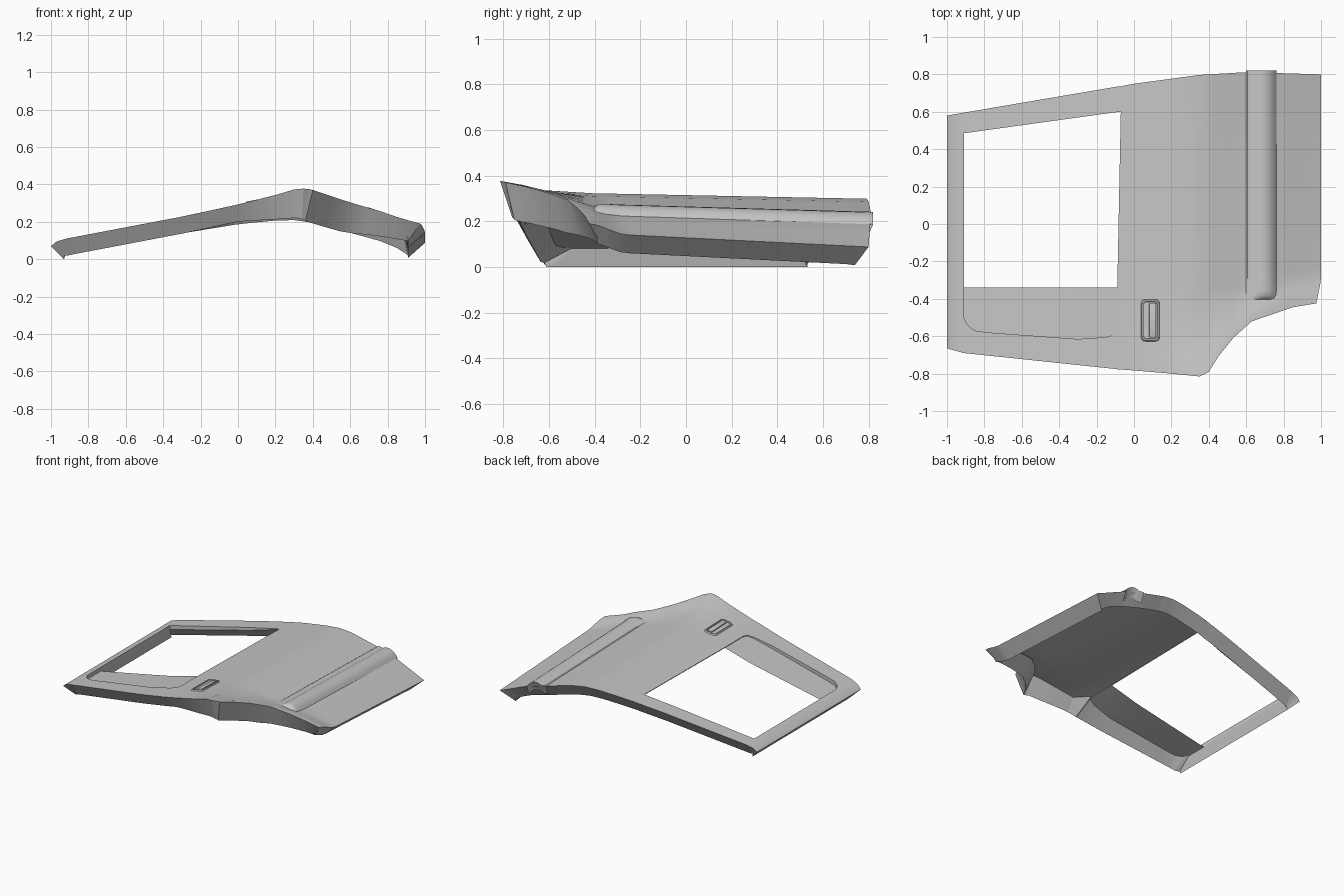
import bpy, bmesh, math
from mathutils import Vector

cube = bpy.data.objects.get("Cube")
if cube:
    bpy.data.objects.remove(cube, do_unlink=True)

paint = bpy.data.materials.new("grey_paint")
paint.use_nodes = True
paint.diffuse_color = (0.56, 0.56, 0.56, 1)
paint.node_tree.nodes["Principled BSDF"].inputs["Base Color"].default_value = (0.56, 0.56, 0.56, 1)


def curve(points):
    """Piecewise linear function through the points."""
    def f(x):
        if x <= points[0][0]:
            return points[0][1]
        for (a, p), (b, q) in zip(points, points[1:]):
            if x <= b:
                return p + (q - p) * (x - a) / (b - a)
        return points[-1][1]
    return f


def finish(name, bm, angle=30):
    bmesh.ops.recalc_face_normals(bm, faces=bm.faces)
    mesh = bpy.data.meshes.new(name)
    bm.to_mesh(mesh)
    bm.free()
    mesh.materials.append(paint)
    ob = bpy.data.objects.new(name, mesh)
    bpy.context.collection.objects.link(ob)
    bpy.ops.object.select_all(action='DESELECT')
    ob.select_set(True)
    bpy.context.view_layer.objects.active = ob
    bpy.ops.object.shade_smooth_by_angle(angle=math.radians(angle))
    return ob


# Outline, crown and wheel arch flare of the door skin
low = curve([(-1, -.665), (-.91, -.69), (-.1, -.775), (.2, -.8), (.35, -.815), (.4, -.79),
             (.45, -.71), (.53, -.61), (.63, -.52), (.85, -.445), (.97, -.425)])
high = curve([(-1, .58), (0, .75), (.35, .797), (.6, .812), (1, .8)])
crown = curve([(-1, .07), (-.97, .095), (-.91, .112), (0, .285), (.2, .31), (.3, .315),
               (.4, .302), (.6, .252), (.76, .214), (.955, .143), (1, .128)])
flare = curve([(0, 0), (.2, .02), (.36, .055), (.6, .038), (.8, .025), (1, .035)])
flare_width = curve([(.36, .27), (.6, .17)])
recess = curve([(-.91, -.5), (-.89, -.54), (-.85, -.57), (-.78, -.58), (-.3, -.615),
                (-.15, -.605), (-.1, -.59), (-.08, -.55), (.045, -.62)])
recess_depth = curve([(-.91, .03), (-.3, .022), (-.08, .005)])
window_top = curve([(-.91, .485), (-.08, .6)])
drop_low = curve([(-1, .07), (-.91, .09), (0, .09), (.2, .13), (.36, .165), (.6, .16), (1, .09)])
drop_high = curve([(-1, .07), (-.91, .09), (.9, .09), (1, .08)])


def skin_z(x, y):
    tilt = .02 * min(1, max(0, (x + .3) / .6)) + .03 * max(0, (x - .3) / .7) ** 2
    t = min(1, max(0, 1 - (y - low(x)) / flare_width(x)))
    return crown(x) - tilt * y + flare(x) * t * t * (3 - 2 * t)


# Grid of the skin: columns across, rows from the lower to the upper edge
cols = [-1, -.97, -.91, -.89, -.85, -.78, -.55, -.3, -.15, -.1, -.08, -.02, .045, .13, .2, .25,
        .3, .35, .375, .4, .425, .45, .49, .53, .58, .63, .7, .76, .85, .955, 1]


def row_heights(x):
    b, w, t = low(x), window_top(x), high(x)
    fixed = [(b + recess(x)) / 2, recess(x), -.41, -.34, -.28, -.22, -.1]
    ys = [b] + [max(v, b + .035 * (i + 1)) for i, v in enumerate(fixed)]
    return ys + [.1, .3, w, (w + t) / 2, t]


RECESS_ROW, SILL_ROW, HEAD_ROW = 2, 4, 10
bm = bmesh.new()
grid = []
for x in cols:
    line = []
    for y in row_heights(x):
        px = x
        if x == 1:
            px -= .025 * max(0, (-.3 - y) / .125)
        elif x == -.08:
            px += .02 * (max(y, -.34) - .13)
        line.append(bm.verts.new((px, y, skin_z(px, y))))
    grid.append(line)
NC, NR = len(cols), len(grid[0])

c0, c1 = cols.index(-.91), cols.index(-.08)
opening = {(i, j) for i in range(c0, c1) for j in range(RECESS_ROW, HEAD_ROW)}
for i in range(NC - 1):
    for j in range(NR - 1):
        if (i, j) not in opening:
            bm.faces.new([grid[i][j], grid[i + 1][j], grid[i + 1][j + 1], grid[i][j + 1]])

# Window opening with a sunken panel below it that fades out to one side
deep = {(i, j): bm.verts.new(grid[i][j].co - Vector((0, 0, recess_depth(cols[i]))))
        for i in range(c0, c1 + 1) for j in range(RECESS_ROW, HEAD_ROW + 1)}
for i, j in opening:
    ring = [(i, j), (i + 1, j), (i + 1, j + 1), (i, j + 1)]
    beside = [(i, j - 1), (i + 1, j), (i, j + 1), (i - 1, j)]
    if j < SILL_ROW:
        bm.faces.new([deep[k] for k in ring])
    for n in range(4):
        if beside[n] not in opening:
            a, b = ring[n], ring[(n + 1) % 4]
            bm.faces.new([grid[a[0]][a[1]], grid[b[0]][b[1]], deep[b], deep[a]])
bmesh.ops.delete(bm, geom=[v for v in deep.values() if not v.link_faces], context='VERTS')

# Hollow rim around the whole edge: outer wall down to a lip, inner wall back up to the skin
border = [(i, 0) for i in range(NC)] + [(NC - 1, j) for j in range(1, NR)]
border += [(i, NR - 1) for i in range(NC - 2, -1, -1)] + [(0, j) for j in range(NR - 2, 0, -1)]
lip, root = [], []
for i, j in border:
    x = cols[i]
    edge = grid[i][j].co
    co, up = edge.copy(), edge.copy()
    beside_window = x < -.05
    if j == 0:
        inward = Vector((0, 1, 0))
        if 0 < i < NC - 1:
            d = grid[i + 1][0].co - grid[i - 1][0].co
            inward = Vector((-d.y, d.x, 0)).normalized()
        co += inward * .055
        up += inward * .12
        if beside_window:
            up = Vector((x, recess(x), 0))
    elif j == NR - 1:
        co.y -= .06
        up.y = window_top(x) if beside_window else up.y - .11
    elif i == 0:
        up.y = min(window_top(x), max(recess(x), up.y))
    co.x = min(.91, max(-.93, co.x))
    co.z -= drop_low(x) if j == 0 else drop_high(x)
    up.x = min(.885, max(-.91, up.x))
    up.z = skin_z(up.x, up.y) - recess_depth(up.x)
    lip.append(bm.verts.new(co))
    root.append(bm.verts.new(up))
for n in range(len(border)):
    m = (n + 1) % len(border)
    a, b = border[n], border[m]
    bm.faces.new([grid[a[0]][a[1]], lip[n], lip[m], grid[b[0]][b[1]]])
    bm.faces.new([lip[n], root[n], root[m], lip[m]])
finish("door_skin", bm)

# Raised pillar strip with a rounded lower end
bump = [(.6, .001), (.606, .006), (.64, .008), (.655, .02), (.675, .031), (.7, .035),
        (.725, .031), (.745, .02), (.757, .006), (.762, .001)]
bm = bmesh.new()
rings = []
for y, s in [(-.405, 0), (-.395, .45), (-.38, .8), (-.355, 1), (-.28, 1), (-.22, 1), (-.1, 1),
             (.3, 1), (.82, 1)]:
    rings.append([bm.verts.new((.6 + (x - .6) * (.9 + .1 * s), y, skin_z(x, y) + h * s))
                  for x, h in bump])
for p, q in zip(rings, rings[1:]):
    for k in range(len(bump) - 1):
        bm.faces.new([p[k], p[k + 1], q[k + 1], q[k]])
foot = [bm.verts.new(v.co + Vector((0, -.03, -.07))) for v in rings[-1]]
for k in range(len(bump) - 1):
    bm.faces.new([rings[-1][k], rings[-1][k + 1], foot[k + 1], foot[k]])
finish("pillar_strip", bm, 40)


def rounded_rect(w, h, r, steps=4):
    pts = []
    for q, (sx, sy) in enumerate([(1, 1), (-1, 1), (-1, -1), (1, -1)]):
        for k in range(steps + 1):
            a = math.pi / 2 * (q + k / steps)
            pts.append((sx * (w - r) + r * math.cos(a), sy * (h - r) + r * math.sin(a)))
    return pts


# Rounded handle rim standing on the skin
cx, cy = .0875, -.515
bm = bmesh.new()
loops = []
for w, h, r, lift in [(.049, .112, .02, 0), (.045, .108, .02, .009),
                      (.038, .1, .015, .009), (.036, .098, .015, .001)]:
    loops.append([bm.verts.new((cx + x, cy + y, skin_z(cx + x, cy + y) + lift))
                  for x, y in rounded_rect(w, h, r)])
for p, q in zip(loops, loops[1:]):
    for k in range(len(p)):
        m = (k + 1) % len(p)
        bm.faces.new([p[k], p[m], q[m], q[k]])
finish("handle_rim", bm)

# Pull handle inside the rim
bm = bmesh.new()
bmesh.ops.create_cube(bm, size=1)
for v in bm.verts:
    v.co = Vector((cx + .012 + v.co.x * .036, cy + v.co.y * .185, v.co.z * .01))
    v.co.z += skin_z(v.co.x, v.co.y) + .006
bmesh.ops.bevel(bm, geom=bm.edges[:], offset=.004, segments=2, affect='EDGES', profile=.5)
finish("door_handle", bm)
